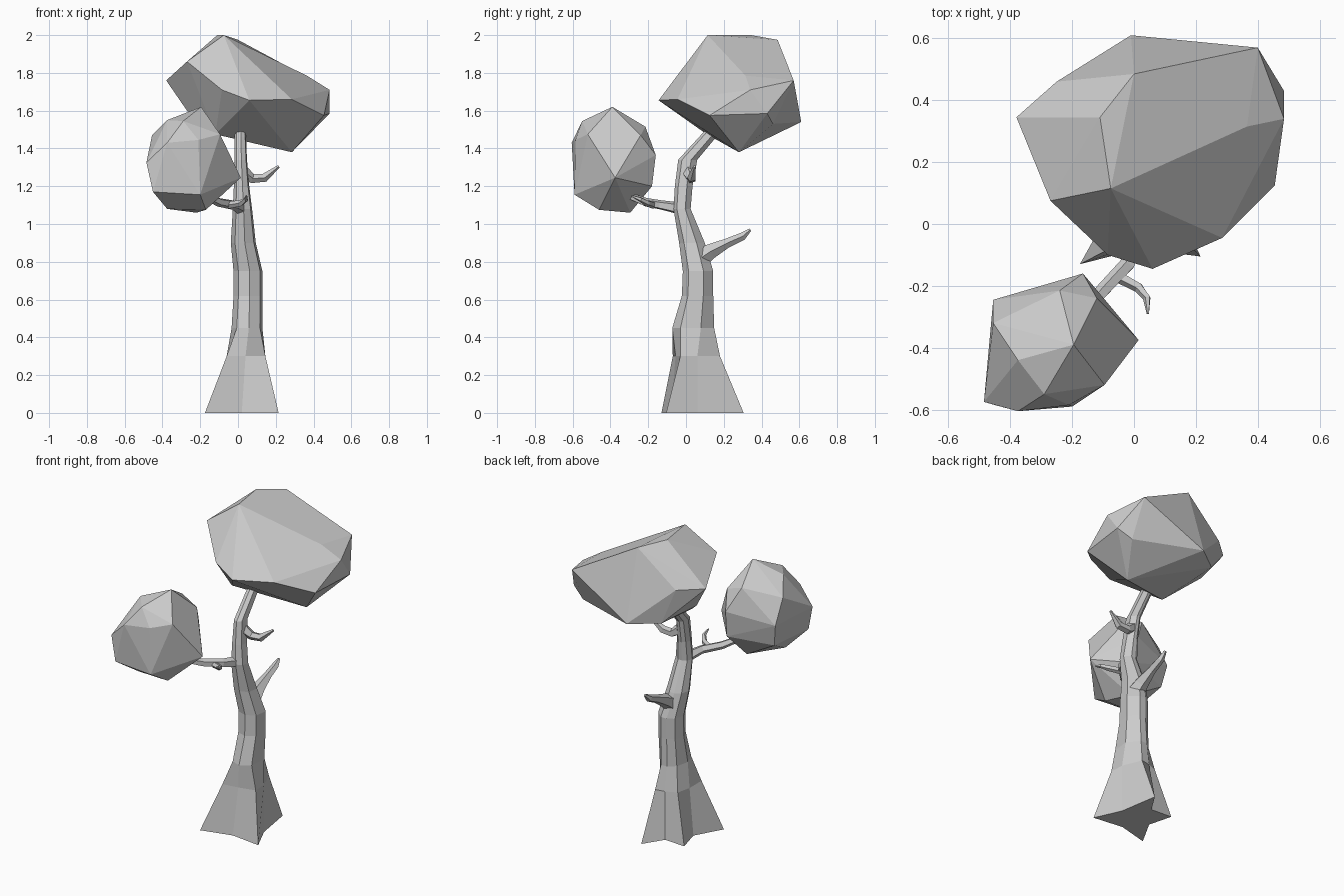
import bpy, bmesh
from math import cos, sin, radians
from mathutils import Vector


def finish(bm, name):
    bmesh.ops.recalc_face_normals(bm, faces=bm.faces[:])
    mesh = bpy.data.meshes.new(name)
    bm.to_mesh(mesh)
    bm.free()
    obj = bpy.data.objects.new(name, mesh)
    bpy.context.collection.objects.link(obj)
    return obj


def skin_rings(name, rings):
    bm = bmesh.new()
    loops = [[bm.verts.new(p) for p in ring] for ring in rings]
    n = len(loops[0])
    for a, b in zip(loops, loops[1:]):
        for i in range(n):
            j = (i + 1) % n
            bm.faces.new((a[i], a[j], b[j], b[i]))
    bm.faces.new(loops[0][::-1])
    bm.faces.new(loops[-1])
    return finish(bm, name)


def branch(name, path, sides=5):
    pts = [Vector(p[:3]) for p in path]
    rings = []
    for i, p in enumerate(pts):
        d = (pts[min(i + 1, len(pts) - 1)] - pts[max(i - 1, 0)]).normalized()
        u = d.cross(Vector((0, 0, 1))).normalized()
        v = u.cross(d)
        r = path[i][3]
        rings.append([p + r * (u * cos(radians(360 * k / sides)) + v * sin(radians(360 * k / sides)))
                      for k in range(sides)])
    return skin_rings(name, rings)


def foliage(name, points):
    bm = bmesh.new()
    for p in points:
        bm.verts.new(p)
    bmesh.ops.convex_hull(bm, input=bm.verts[:])
    loose = [v for v in bm.verts if not v.link_faces]
    bmesh.ops.delete(bm, geom=loose, context='VERTS')
    bmesh.ops.dissolve_limit(bm, angle_limit=radians(4), verts=bm.verts[:], edges=bm.edges[:])
    return finish(bm, name)


# Trunk: four-pointed root flare blending into a bent, tapering stem
base = [(0.215, -0.105, 0), (0.14, 0.06, 0), (0.10, 0.305, 0), (0.02, 0.18, 0),
        (-0.12, 0.19, 0), (-0.08, 0.04, 0), (-0.175, -0.13, 0), (0.02, -0.08, 0)]
flare_top = [(0.145, -0.03, 0.3), (0.14, 0.06, 0.3), (0.09, 0.18, 0.3), (0.03, 0.17, 0.3),
             (-0.04, 0.14, 0.3), (-0.06, 0.05, 0.3), (-0.06, -0.07, 0.3), (0.04, -0.055, 0.3)]
angles = [-38, 20, 75, 105, 140, 185, 228, 275]
stem = [  # z, x min, x max, y min, y max
    (0.45, -0.03, 0.13, -0.07, 0.15),
    (0.62, -0.02, 0.13, -0.02, 0.145), (0.75, -0.02, 0.13, -0.015, 0.145),
    (0.90, -0.035, 0.095, -0.035, 0.10), (1.08, -0.025, 0.075, -0.065, 0.025),
    (1.20, -0.02, 0.06, -0.058, 0.035), (1.34, -0.018, 0.048, -0.04, 0.06),
    (1.46, -0.018, 0.043, 0.07, 0.16), (1.58, -0.01, 0.038, 0.18, 0.24)]
rings = [base, flare_top]
for z, x0, x1, y0, y1 in stem:
    rings.append([((x0 + x1) / 2 + (x1 - x0) / 1.9 * cos(radians(a)),
                   (y0 + y1) / 2 + (y1 - y0) / 1.95 * sin(radians(a)), z) for a in angles])
skin_rings("trunk", rings)

# Branches: x, y, z, radius
branch("front_branch", [(0.02, -0.02, 1.08, 0.035), (-0.02, -0.13, 1.10, 0.026),
                        (-0.10, -0.215, 1.115, 0.024), (-0.2, -0.33, 1.16, 0.016)])
branch("front_twig", [(-0.05, -0.17, 1.10, 0.02), (0.015, -0.205, 1.11, 0.017),
                      (0.042, -0.24, 1.13, 0.013), (0.045, -0.29, 1.15, 0.004)])
branch("right_branch", [(0.02, 0.01, 1.28, 0.038), (0.075, 0.03, 1.24, 0.026),
                        (0.14, 0.03, 1.245, 0.024), (0.215, 0.045, 1.305, 0.008)])
branch("back_branch", [(0.05, 0.05, 0.80, 0.06), (0.05, 0.13, 0.855, 0.042),
                       (0.05, 0.22, 0.90, 0.026), (0.05, 0.30, 0.935, 0.022), (0.05, 0.34, 0.97, 0.008)])

# Large crown
foliage("upper_foliage", [
    (-0.075, 0.115, 2.0), (-0.11, 0.345, 2.0), (0, 0.485, 1.975), (0.27, 0.525, 1.825),
    (0.40, 0.57, 1.76), (0.485, 0.43, 1.585), (0.485, 0.34, 1.71), (0.365, 0.315, 1.785),
    (0.14, 0.2, 1.895), (0.455, 0.125, 1.575), (0.285, -0.045, 1.66), (0.06, -0.145, 1.655),
    (-0.085, -0.10, 1.71), (-0.27, 0.075, 1.86), (-0.38, 0.345, 1.76), (-0.25, 0.46, 1.76),
    (-0.01, 0.61, 1.54), (0.285, 0.28, 1.38), (-0.12, 0.11, 1.475), (-0.27, 0.28, 1.6),
    (-0.17, 0.49, 1.54), (0.40, 0.46, 1.53)])

# Small crown
foliage("lower_foliage", [
    (-0.195, -0.39, 1.62), (-0.375, -0.44, 1.55), (-0.455, -0.32, 1.47), (-0.455, -0.245, 1.32),
    (-0.24, -0.215, 1.515), (-0.165, -0.16, 1.365), (-0.12, -0.24, 1.47), (-0.095, -0.52, 1.475),
    (-0.29, -0.55, 1.545), (-0.375, -0.605, 1.43), (-0.485, -0.575, 1.325), (0.015, -0.375, 1.245),
    (-0.21, -0.585, 1.445), (-0.45, -0.585, 1.17), (-0.2, -0.59, 1.155),
    (-0.375, -0.46, 1.08), (-0.22, -0.295, 1.06), (-0.17, -0.46, 1.075), (-0.16, -0.18, 1.2),
    (-0.43, -0.27, 1.18)])
